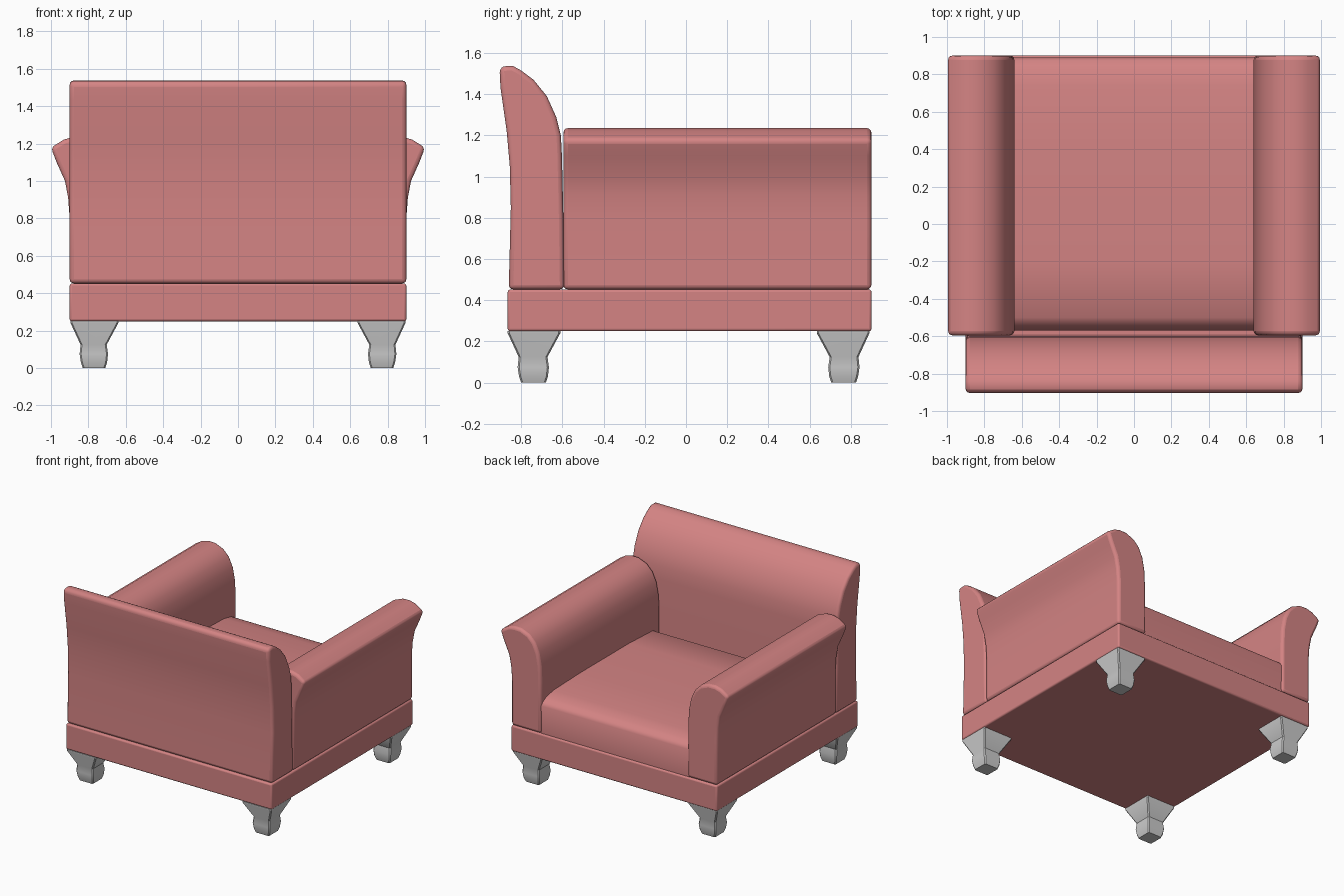
import bpy, bmesh, math

if "Cube" in bpy.data.objects:
    bpy.data.objects.remove(bpy.data.objects["Cube"])

fabric = bpy.data.materials.new("fabric")
fabric.diffuse_color = (0.66, 0.23, 0.23, 1)
fabric.use_nodes = True
fabric.node_tree.nodes["Principled BSDF"].inputs["Base Color"].default_value = fabric.diffuse_color


def finish(name, bm, bevel=0.0, mat=None, angle=40):
    bmesh.ops.recalc_face_normals(bm, faces=bm.faces)
    me = bpy.data.meshes.new(name)
    bm.to_mesh(me)
    bm.free()
    ob = bpy.data.objects.new(name, me)
    bpy.context.collection.objects.link(ob)
    if mat:
        me.materials.append(mat)
    if bevel:
        m = ob.modifiers.new("bevel", 'BEVEL')
        m.width, m.segments = bevel, 3
        m.limit_method, m.angle_limit = 'ANGLE', math.radians(50)
    bpy.ops.object.select_all(action='DESELECT')
    bpy.context.view_layer.objects.active = ob
    ob.select_set(True)
    bpy.ops.object.shade_smooth_by_angle(angle=math.radians(angle))
    return ob


def extrude(name, loop, offset, bevel):
    """Closed 3D loop swept along an offset."""
    bm = bmesh.new()
    face = bm.faces.new([bm.verts.new(p) for p in loop])
    new = bmesh.ops.extrude_face_region(bm, geom=[face])["geom"]
    bmesh.ops.translate(bm, vec=offset, verts=[v for v in new if isinstance(v, bmesh.types.BMVert)])
    bm.faces.ensure_lookup_table()
    if len([f for f in bm.faces if len(f.verts) == len(loop)]) < 2:
        bm.faces.new([v for v in bm.verts][:len(loop)])
    return finish(name, bm, bevel, fabric)


def box(x0, x1, y0, y1, z0, z1):
    return [(x0, y0, z0), (x1, y0, z0), (x1, y1, z0), (x0, y1, z0)], (0, 0, z1 - z0)


# Base frame
extrude("base", *box(-0.9, 0.9, -0.865, 0.9, 0.25, 0.452), 0.012)

# Seat cushion with rounded front and rear edges
seat = [(0.885, 0.44), (0.89, 0.67), (0.875, 0.695), (0.83, 0.72), (0.74, 0.738), (0.4, 0.748),
        (-0.2, 0.748), (-0.5, 0.735), (-0.545, 0.70), (-0.57, 0.64), (-0.57, 0.44)]
extrude("seat_cushion", [(-0.65, y, z) for y, z in seat], (1.3, 0, 0), 0)

# Backrest flaring outward at the top
back = [(-0.59, 0.453), (-0.595, 0.8), (-0.602, 1.1), (-0.607, 1.2), (-0.63, 1.29), (-0.675, 1.39),
        (-0.74, 1.47), (-0.80, 1.515), (-0.84, 1.537), (-0.885, 1.535), (-0.905, 1.525),
        (-0.90, 1.43), (-0.87, 1.22), (-0.855, 1.05), (-0.85, 0.85), (-0.86, 0.453)]
extrude("backrest", [(-0.9, y, z) for y, z in back], (1.8, 0, 0), 0.022)

# Arms flaring outward at the top
arm = [(0.64, 0.453), (0.64, 0.85), (0.646, 0.98), (0.665, 1.08), (0.70, 1.155), (0.75, 1.205),
       (0.82, 1.233), (0.88, 1.235), (0.93, 1.222), (1.0, 1.178), (0.97, 1.10), (0.925, 1.0), (0.908, 0.91),
       (0.9, 0.8), (0.9, 0.453)]
for side, s in (("left", -1), ("right", 1)):
    extrude(side + "_arm", [(s * x, -0.595, z) for x, z in arm], (0, 1.495, 0), 0.022)

# Legs: square sections, flared at the top, offset towards the chair corner
rings = [(0.0, 0.710, 0.830), (0.03, 0.700, 0.840), (0.075, 0.695, 0.847), (0.125, 0.702, 0.842),
         (0.24, 0.640, 0.895), (0.252, 0.640, 0.895)]


def leg(name, sx, sy):
    bm = bmesh.new()
    prev = None
    for z, a, b in rings:
        c = 0.008
        pts = [(a + c, a), (b - c, a), (b, a + c), (b, b - c), (b - c, b), (a + c, b), (a, b - c), (a, a + c)]
        dy = 0.03 if sy < 0 else 0.005
        ring = [bm.verts.new((sx * x, sy * (y - dy), z)) for x, y in pts]
        if prev:
            for i in range(8):
                j = (i + 1) % 8
                bm.faces.new((prev[i], prev[j], ring[j], ring[i]))
        else:
            bm.faces.new(ring)
        prev = ring
    bm.faces.new(prev)
    finish(name, bm, angle=32)


for sx, side in ((-1, "left"), (1, "right")):
    leg("front_leg_" + side, sx, 1)
    leg("rear_leg_" + side, sx, -1)
